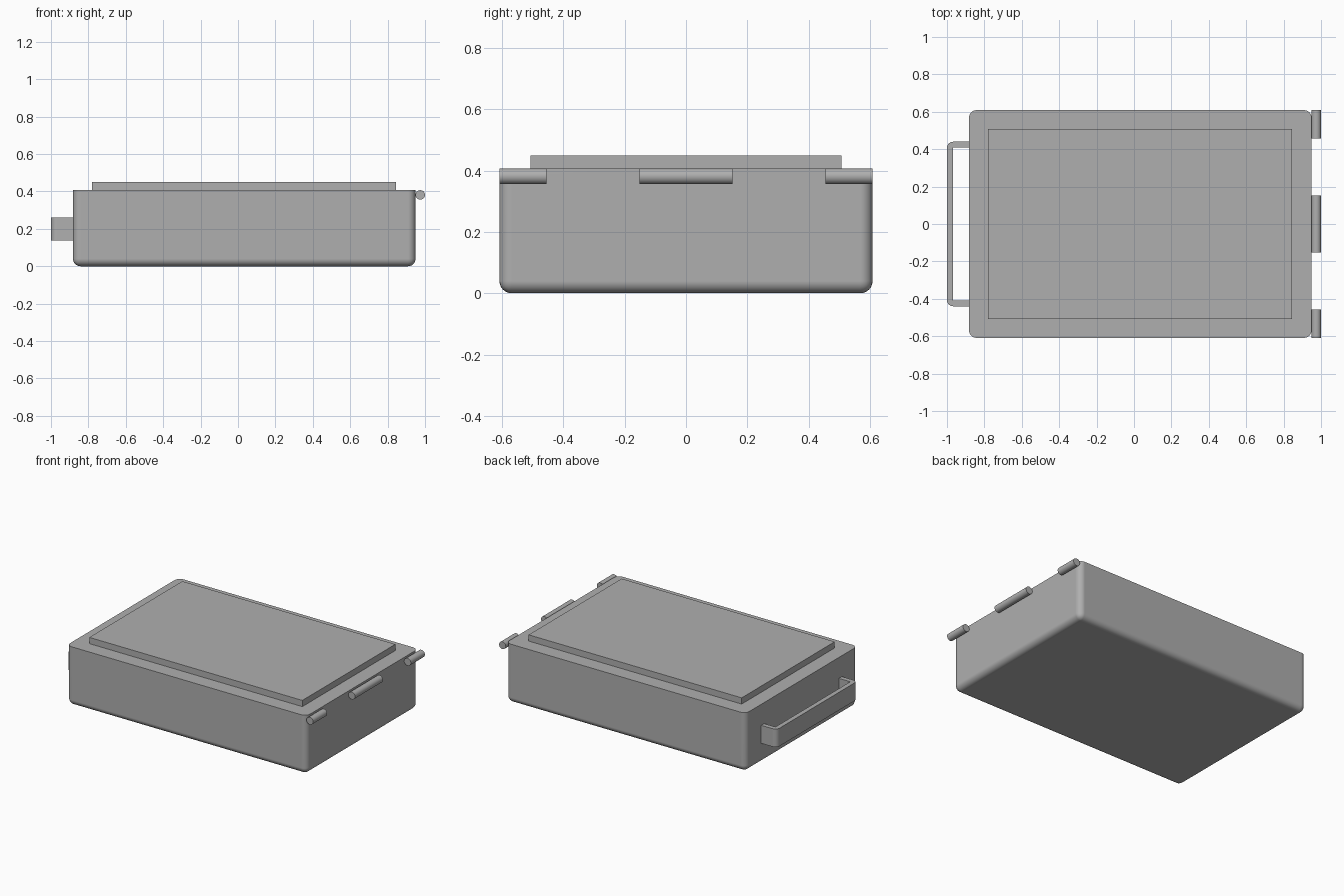
import bpy, bmesh, math

if "Cube" in bpy.data.objects:
    bpy.data.objects.remove(bpy.data.objects["Cube"])

# Dark grey finish shared by every part
grey = bpy.data.materials.new("dark_grey")
grey.diffuse_color = (0.43, 0.43, 0.43, 1)
grey.use_nodes = True
grey.node_tree.nodes["Principled BSDF"].inputs["Base Color"].default_value = grey.diffuse_color


def finish(name, bm, smooth=True):
    bmesh.ops.recalc_face_normals(bm, faces=bm.faces)
    mesh = bpy.data.meshes.new(name)
    bm.to_mesh(mesh)
    bm.free()
    mesh.materials.append(grey)
    ob = bpy.data.objects.new(name, mesh)
    bpy.context.collection.objects.link(ob)
    if smooth:
        bpy.ops.object.select_all(action='DESELECT')
        ob.select_set(True)
        bpy.context.view_layer.objects.active = ob
        bpy.ops.object.shade_smooth_by_angle(angle=math.radians(35))
        # keep the large faces evenly shaded next to their rounded edges
        mod = ob.modifiers.new("even_shading", 'WEIGHTED_NORMAL')
        mod.keep_sharp = True
    return ob


def box(x0, x1, y0, y1, z0, z1):
    bm = bmesh.new()
    bmesh.ops.create_cube(bm, size=1)
    for v in bm.verts:
        v.co.x = x1 if v.co.x > 0 else x0
        v.co.y = y1 if v.co.y > 0 else y0
        v.co.z = z1 if v.co.z > 0 else z0
    return bm


# Case body: rounded sides and bottom, crisp top rim
TOP = 0.407
bm = box(-0.882, 0.949, -0.609, 0.609, 0, TOP)
edges = [e for e in bm.edges if min(v.co.z for v in e.verts) < 0.01]
bmesh.ops.bevel(bm, geom=edges, offset=0.04, offset_type='OFFSET',
                segments=6, profile=0.5, affect='EDGES')
finish("case_body", bm)

# Raised lid panel
finish("lid_panel", box(-0.78, 0.846, -0.507, 0.507, TOP, 0.45), smooth=False)

# Handle: U-shaped outline extruded upward, outer corners rounded
half, wall, root = 0.44, 0.032, -0.882
outline = [(root, half), (-1, half), (-1, -half), (root, -half),
           (root, -half + wall), (-1 + wall, -half + wall),
           (-1 + wall, half - wall), (root, half - wall)]
bm = bmesh.new()
face = bm.faces.new([bm.verts.new((x, y, 0.138)) for x, y in outline])
ext = bmesh.ops.extrude_face_region(bm, geom=[face])
for v in ext['geom']:
    if isinstance(v, bmesh.types.BMVert):
        v.co.z = 0.262
edges = [e for e in bm.edges
         if all(v.co.x < -0.99 for v in e.verts)
         and abs(e.verts[0].co.z - e.verts[1].co.z) > 0.05]
bmesh.ops.bevel(bm, geom=edges, offset=0.033, segments=6, profile=0.5, affect='EDGES')
finish("handle", bm)

# Hinge barrels along the right edge
R = 0.0255
for name, y0, y1 in (("hinge_front", -0.609, -0.456),
                     ("hinge_middle", -0.152, 0.152),
                     ("hinge_back", 0.456, 0.609)):
    bm = bmesh.new()
    bmesh.ops.create_cone(bm, cap_ends=True, segments=32, radius1=R, radius2=R, depth=y1 - y0)
    ob = finish(name, bm)
    ob.rotation_euler.x = math.pi / 2
    ob.location = (1 - R, (y0 + y1) / 2, TOP - R)
